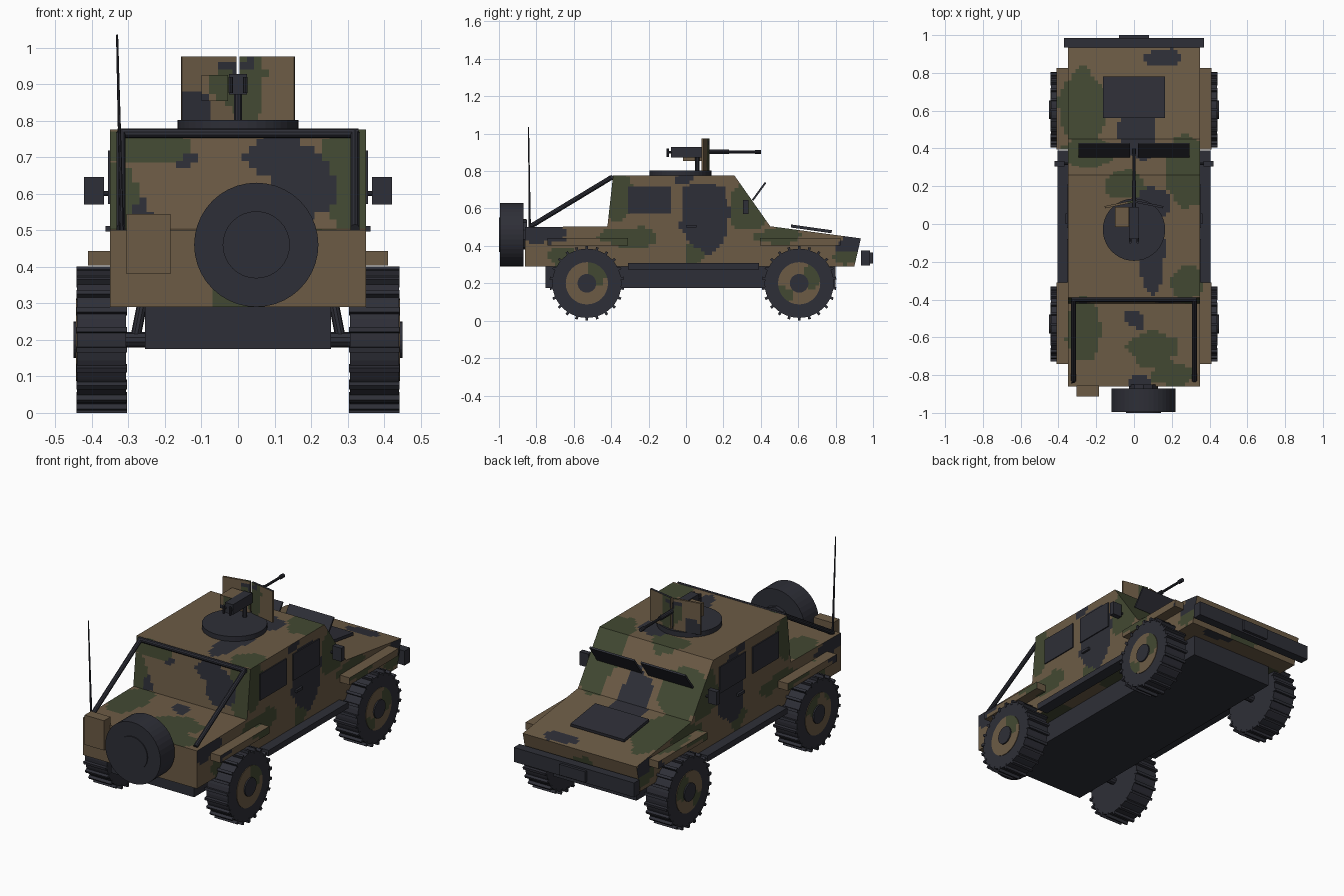
import bpy, bmesh, math
from mathutils import Vector, Matrix, noise

if "Cube" in bpy.data.objects:
    bpy.data.objects.remove(bpy.data.objects["Cube"], do_unlink=True)


def material(name, rgb):
    m = bpy.data.materials.new(name)
    m.use_nodes = True
    col = (*rgb, 1)
    m.diffuse_color = col
    m.node_tree.nodes["Principled BSDF"].inputs["Base Color"].default_value = col
    return m


BROWN = material("earth brown", (0.15, 0.105, 0.06))
GREEN = material("olive green", (0.055, 0.066, 0.032))
DARK = material("charcoal", (0.027, 0.028, 0.038))
PAINT = [BROWN, GREEN, DARK]

# Camouflage patches per direction: centre, radii; later patches lie on top
SIDE = {
    1: [(-.38, .67, .1, .12), (.33, .62, .11, .14), (-.64, .33, .1, .06), (-.32, .45, .17, .05),
        (.03, .36, .06, .06), (.5, .46, .13, .05), (.88, .35, .1, .05), (-.47, .26, .06, .06),
        (.67, .24, .06, .07), (.53, .14, .05, .04)],
    2: [(.1, .55, .12, .19), (-.77, .46, .15, .05), (.87, .41, .08, .04), (0, .75, .05, .03)]}
TOP = {
    1: [(-.27, .62, .13, .2), (-.25, .38, .15, .08), (.28, .28, .11, .2), (-.05, .2, .12, .07),
        (-.27, -.55, .09, .17), (.1, -.66, .13, .1), (.28, -.3, .09, .1), (.2, -.8, .1, .06)],
    2: [(.02, .5, .1, .16), (.1, -.2, .07, .18), (.1, .1, .1, .1), (0, -.5, .05, .05),
        (.15, .88, .1, .05), (.03, -.83, .06, .05)]}
REAR = {
    1: [(.3, .65, .08, .16), (-.26, .74, .12, .05), (0, .33, .09, .07), (.02, .9, .07, .1),
        (-.32, .6, .04, .1)],
    2: [(.1, .71, .08, .07), (.17, .62, .09, .1), (-.13, .7, .04, .02), (-.26, .54, .03, .04),
        (0, .965, .05, .02), (-.12, .84, .05, .04)]}


def patch_index(co, n):
    """Pick the paint for a point by its facing and the nearest patch."""
    w = noise.noise_vector(co * 9) * 0.035
    if abs(n.z) > 0.4:
        u, v, table = co.x + w.x, co.y + w.y, TOP
    elif abs(n.x) > 0.6:
        u, v, table = co.y + w.x, co.z + w.y, SIDE
    else:
        u, v, table = co.x + w.x, co.z + w.y, REAR
    best = 0
    for index, patches in table.items():
        for cu, cv, ru, rv in patches:
            if ((u - cu) / ru) ** 2 + ((v - cv) / rv) ** 2 < 1:
                best = index
    return best


def finish(name, bm, mat):
    """Turn a bmesh into an object; mat None means camouflage."""
    bmesh.ops.recalc_face_normals(bm, faces=bm.faces)
    mesh = bpy.data.meshes.new(name)
    if mat is None:
        for axis in range(3):
            vals = [v.co[axis] for v in bm.verts]
            lo, hi = min(vals), max(vals)
            no = Vector([float(i == axis) for i in range(3)])
            for k in range(1, math.ceil((hi - lo) / 0.02)):
                bmesh.ops.bisect_plane(bm, geom=bm.verts[:] + bm.edges[:] + bm.faces[:], dist=1e-5,
                                       plane_co=no * (lo + k * 0.02), plane_no=no)
        bm.normal_update()
        for f in bm.faces:
            f.material_index = patch_index(f.calc_center_median(), f.normal)
    for m in (PAINT if mat is None else [mat]):
        mesh.materials.append(m)
    bm.to_mesh(mesh)
    bm.free()
    ob = bpy.data.objects.new(name, mesh)
    bpy.context.scene.collection.objects.link(ob)
    return ob


def add_box(bm, x, y, z, rot=None):
    """Box from axis ranges, optionally turned about its centre."""
    c = Vector([(r[0] + r[1]) / 2 for r in (x, y, z)])
    s = Matrix.Diagonal([r[1] - r[0] for r in (x, y, z)] + [1])
    bmesh.ops.create_cube(bm, size=1, matrix=Matrix.Translation(c) @ (rot or Matrix()) @ s)


def box(name, x, y, z, mat=None, rot=None):
    bm = bmesh.new()
    add_box(bm, x, y, z, rot)
    return finish(name, bm, mat)


def add_rod(bm, a, b, r, r2=None, seg=10):
    a, b = Vector(a), Vector(b)
    d = b - a
    m = Matrix.Translation((a + b) / 2) @ d.to_track_quat('Z', 'Y').to_matrix().to_4x4()
    bmesh.ops.create_cone(bm, cap_ends=True, segments=seg, radius1=r,
                          radius2=r if r2 is None else r2, depth=d.length, matrix=m)


def rod(name, a, b, r, mat=DARK, r2=None, seg=10):
    bm = bmesh.new()
    add_rod(bm, a, b, r, r2, seg)
    return finish(name, bm, mat)


def extrude_profile(name, points, half, mat=None):
    """Side outline in y,z swept across x."""
    bm = bmesh.new()
    face = bm.faces.new([bm.verts.new((-half, y, z)) for y, z in points])
    ext = bmesh.ops.extrude_face_region(bm, geom=[face])
    bmesh.ops.translate(bm, vec=(2 * half, 0, 0),
                        verts=[g for g in ext["geom"] if isinstance(g, bmesh.types.BMVert)])
    return finish(name, bm, mat)


# Hull, chassis and bumper
extrude_profile("hull", [(-.86, .29), (-.86, .5), (-.42, .505), (-.39, .775), (.26, .775),
                         (.45, .505), (.935, .44), (.9, .29)], .35)
box("chassis", (-.255, .255), (-.75, .8), (.175, .292), DARK)
box("bumper", (-.37, .37), (.935, .985), (.295, .375), DARK)
box("bumper_winch", (-.08, .08), (.98, 1), (.305, .365), DARK)
box("hood_panel", (-.165, .165), (.56, .78), (.483, .499), DARK, Matrix.Rotation(-.14, 4, 'X'))

# Wheels with tread bars, rims and hubs
for side, sx in (("left", 1), ("right", -1)):
    for end, y in (("rear", -.53), ("front", .605)):
        bm = bmesh.new()
        add_rod(bm, (sx * .306, y, .2), (sx * .44, y, .2), .185, seg=40)
        for k in range(22):
            a = math.tau * k / 22
            r = Matrix.Rotation(a, 4, 'X')
            p = Vector((sx * .373, y, .2)) + r @ Vector((0, 0, .187))
            add_box(bm, (p.x - .069, p.x + .069), (p.y - .007, p.y + .007),
                    (p.z - .013, p.z + .013), r)
        finish(f"{end}_{side}_tyre", bm, DARK)
        rod(f"{end}_{side}_rim", (sx * .43, y, .2), (sx * .443, y, .2), .113, None, seg=32)
        rod(f"{end}_{side}_hub", (sx * .43, y, .2), (sx * .45, y, .2), .05, seg=24)
        rod(f"{end}_{side}_axle", (sx * .24, y, .2), (sx * .31, y, .2), .021)
        rod(f"{end}_{side}_suspension_arm", (sx * .262, y, .3), (sx * .282, y, .2), .014)
        box(f"{end}_{side}_fender", sorted((sx * .345, sx * .41)),
            (y - .21, y + .22), (.403, .443))

    # Side details
    box(f"{side}_running_board", sorted((sx * .34, sx * .406)), (-.31, .39), (.275, .308), DARK)
    for part, y0, y1 in (("rear", -.31, -.08), ("front", -.02, .21)):
        box(f"{part}_{side}_window", sorted((sx * .349, sx * .356)), (y0, y1), (.572, .718), DARK)
    box(f"{side}_door_handle", sorted((sx * .345, sx * .362)), (0, .055), (.497, .512), DARK)
    box(f"{side}_mirror", sorted((sx * .367, sx * .422)), (.305, .333), (.57, .645), DARK)
    rod(f"{side}_mirror_arm", (sx * .34, .32, .6), (sx * .38, .32, .6), .007)
    rod(f"{side}_roof_strut", (sx * .32, -.83, .505), (sx * .32, -.4, .765), .013)
    box(f"{side}_windshield_flap", sorted((sx * .02, sx * .295)), (.386, .396),
        (.633, .75), DARK, Matrix.Rotation(-.63, 4, 'X'))
    # Swept shield plate
    box(f"{side}_gun_shield", sorted((sx * .004, sx * .156)), (.098, .11), (.8, .975),
        None, Matrix.Rotation(-sx * .2, 4, 'Z'))

rod("roof_crossbar", (-.33, -.4, .765), (.33, -.4, .765), .013)

# Rear equipment
rod("spare_tyre", (.05, -.995, .46), (.05, -.87, .46), .17, seg=40)
rod("spare_hub", (.05, -1, .46), (.05, -.99, .46), .092, seg=32)
rod("spare_mount", (.05, -.88, .46), (.05, -.85, .46), .08)
box("storage_box", (-.305, -.185), (-.913, -.855), (.38, .545), BROWN)
rod("antenna", (-.318, -.835, .5), (-.331, -.842, 1.035), .006, r2=.003, seg=8)

# Roof ring and gun
rod("turret_ring", (0, -.03, .772), (0, -.03, .802), .165, seg=40)
rod("gun_pedestal", (0, .06, .8), (0, .06, .88), .012)
box("gun_receiver", (-.025, .025), (-.08, .09), (.872, .928), DARK)
box("ammo_box", (-.1, -.027), (-.015, .09), (.853, .925))
for x in (-.02, .02):
    rod("gun_grip", (x, -.097, .875), (x, -.097, .92), .007)
    rod("grip_bar", (x, -.1, .9), (x, -.075, .9), .006)
rod("barrel_jacket", (0, .08, .902), (0, .23, .902), .012)
rod("barrel", (0, .22, .902), (0, .39, .902), .007)
rod("muzzle", (0, .37, .902), (0, .4, .902), .011)
